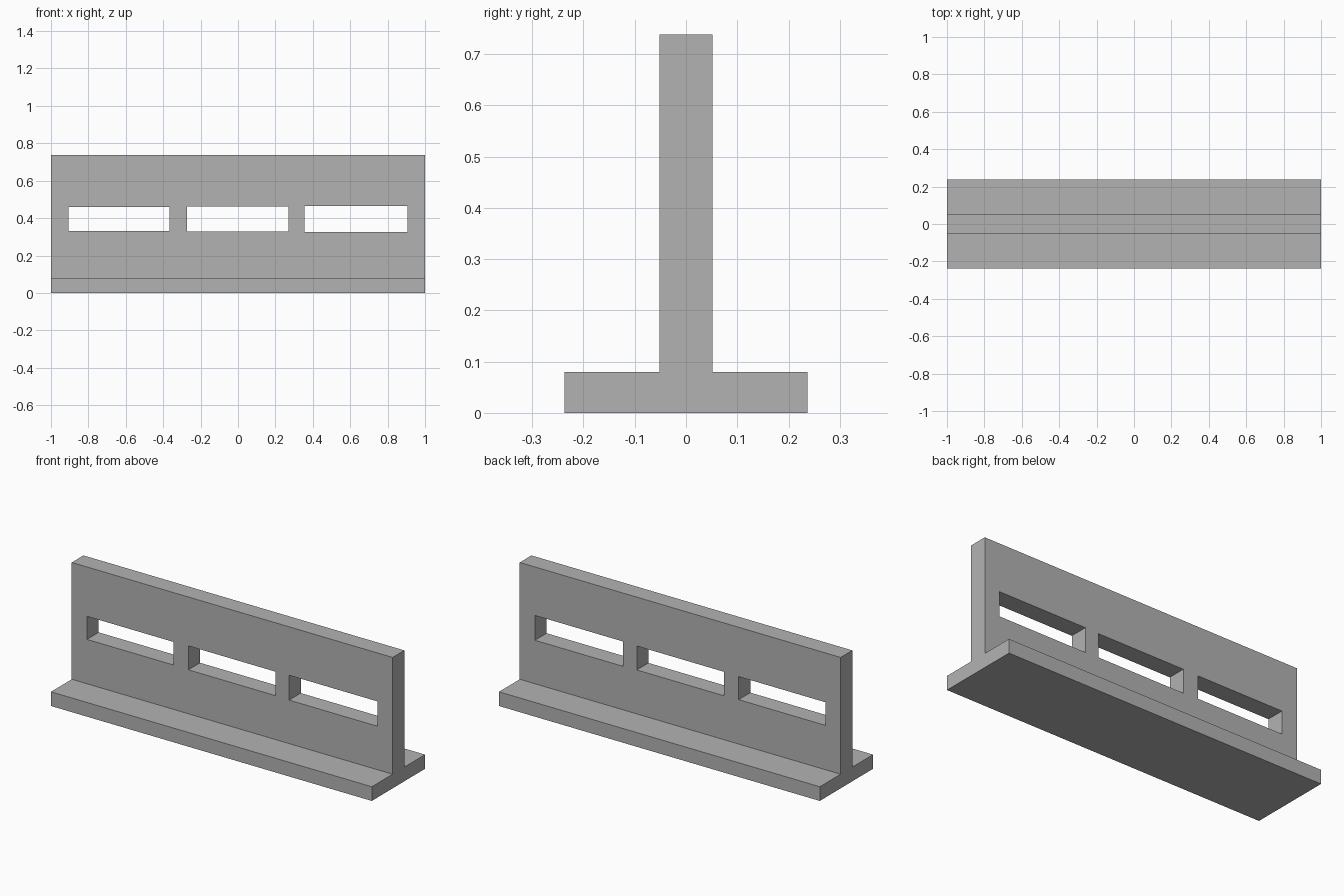
import bpy
import bmesh

cube = bpy.data.objects.get("Cube")
if cube:
    bpy.data.objects.remove(cube, do_unlink=True)

# Plain grey material
grey = bpy.data.materials.new("plain_grey")
grey.use_nodes = True
colour = (0.45, 0.45, 0.45, 1)
grey.diffuse_color = colour
grey.node_tree.nodes["Principled BSDF"].inputs["Base Color"].default_value = colour

LENGTH, HEIGHT = 2.0, 0.738
FOOT_HALF, FOOT_HEIGHT = 0.237, 0.08
WALL_HALF = 0.052
SLOT_Z = 0.395


def extrude_profile(name, points, x0, x1):
    """Sweep a closed (y, z) outline along x."""
    bm = bmesh.new()
    face = bm.faces.new([bm.verts.new((x0, y, z)) for y, z in points])
    swept = bmesh.ops.extrude_face_region(bm, geom=[face])["geom"]
    verts = [v for v in swept if isinstance(v, bmesh.types.BMVert)]
    bmesh.ops.translate(bm, verts=verts, vec=(x1 - x0, 0, 0))
    bmesh.ops.recalc_face_normals(bm, faces=bm.faces)
    mesh = bpy.data.meshes.new(name)
    bm.to_mesh(mesh)
    bm.free()
    mesh.materials.append(grey)
    obj = bpy.data.objects.new(name, mesh)
    bpy.context.collection.objects.link(obj)
    return obj


# Inverted T body: wide foot with an upright wall
half = [(FOOT_HALF, 0), (FOOT_HALF, FOOT_HEIGHT),
        (WALL_HALF, FOOT_HEIGHT), (WALL_HALF, HEIGHT)]
outline = half + [(-y, z) for y, z in reversed(half)]
body = extrude_profile("slotted_gauge_body", outline, -LENGTH / 2, LENGTH / 2)

# Three slots through the wall, each slightly larger than the last
for x0, x1, h in [(-0.905, -0.365, 0.13), (-0.273, 0.27, 0.135), (0.355, 0.905, 0.14)]:
    z0, z1 = SLOT_Z - h / 2, SLOT_Z + h / 2
    cutter = extrude_profile("slot_cutter", [(-0.2, z0), (0.2, z0), (0.2, z1), (-0.2, z1)], x0, x1)
    cutter.hide_render = True
    bpy.context.view_layer.objects.active = body
    cut = body.modifiers.new("slot", "BOOLEAN")
    cut.operation = "DIFFERENCE"
    cut.solver = "EXACT"
    cut.object = cutter
    bpy.ops.object.modifier_apply(modifier=cut.name)
    bpy.data.objects.remove(cutter, do_unlink=True)
